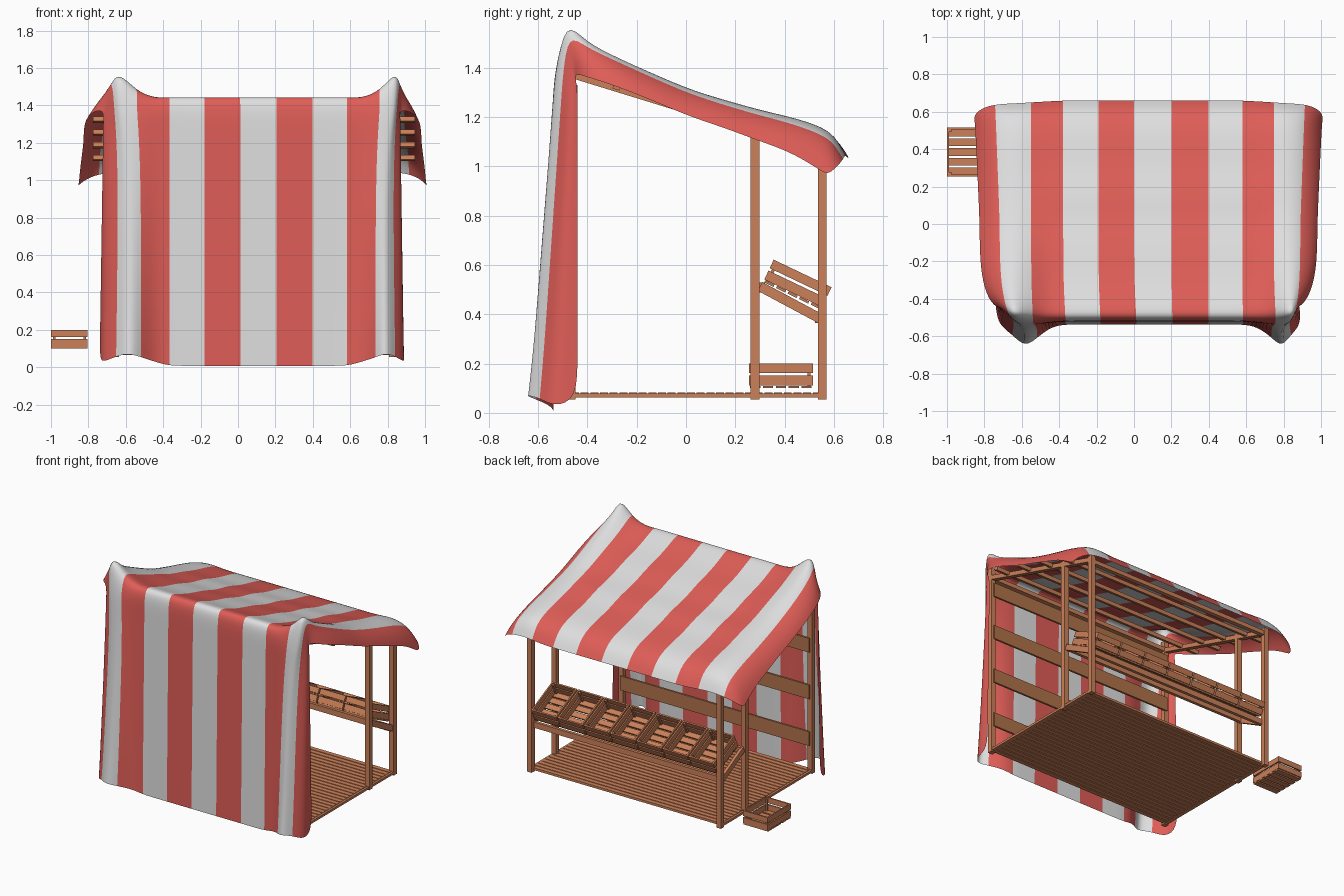
import bpy, bmesh
from math import radians, atan2, hypot
from mathutils import Matrix, Vector

if "Cube" in bpy.data.objects:
    bpy.data.objects.remove(bpy.data.objects["Cube"])


def material(name, rgb):
    m = bpy.data.materials.new(name)
    m.use_nodes = True
    m.diffuse_color = (*rgb, 1)
    m.node_tree.nodes["Principled BSDF"].inputs["Base Color"].default_value = (*rgb, 1)
    return m


RED = material("red cloth", (0.74, 0.11, 0.095))
WHITE = material("white cloth", (0.74, 0.74, 0.74))
WOOD = material("orange wood", (0.60, 0.22, 0.10))
BOARD = material("brown wood", (0.44, 0.17, 0.07))


def box(bm, center, size, tilt=0):
    mat = (Matrix.Translation(center) @ Matrix.Rotation(tilt, 4, 'X')
           @ Matrix.Diagonal((*size, 1)))
    bmesh.ops.create_cube(bm, size=1, matrix=mat)


def finish(bm, name, *mats):
    mesh = bpy.data.meshes.new(name)
    bm.to_mesh(mesh)
    bm.free()
    for m in mats:
        mesh.materials.append(m)
    ob = bpy.data.objects.new(name, mesh)
    bpy.context.collection.objects.link(ob)
    return ob


def boxes(name, items, mat=WOOD):
    bm = bmesh.new()
    for item in items:
        box(bm, *item)
    return finish(bm, name, mat)


def beam(x, a, b, width, height):
    """Box running from a to b, both (y, z), at the given x."""
    dy, dz = b[0] - a[0], b[1] - a[1]
    mid = (x, (a[0] + b[0]) / 2, (a[1] + b[1]) / 2)
    return (mid, (width, hypot(dy, dz), height), atan2(dz, dy))


LEFT, RIGHT = 0.825, -0.655
MID = (LEFT + RIGHT) / 2
SPAN = LEFT - RIGHT
SIDES = (("left", LEFT), ("right", RIGHT))
T = 0.035

# Posts and sloping rafters
for side, x in SIDES:
    for part, y, top in (("front", -0.465, 1.44), ("middle", 0.28, 1.17), ("back", 0.552, 1.09)):
        boxes(f"{part}_post_{side}", [((x, y, (top + 0.055) / 2), (T, T, top - 0.055))])
    boxes(f"rafter_{side}", [beam(x, (-0.47, 1.375), (0.57, 1.055), T, 0.03)])

# Roof battens and top beams
boxes("roof_battens", [((MID, y, 1.255 - 0.31 * (y + 0.06)), (SPAN + 0.24, 0.03, 0.025), -0.3)
                       for y in (-0.28, -0.06, 0.16, 0.38)])
boxes("top_beams", [((MID, -0.465, 1.375), (SPAN, 0.03, 0.03)),
                    ((MID, 0.552, 1.05), (SPAN, 0.03, 0.03))])

# Wall boards behind the hanging cloth
boxes("wall_boards", [((MID, -0.447, z), (SPAN, 0.014, 0.1)) for z in (0.3, 0.63, 0.96, 1.28)], BOARD)

# Floor planks on two side rails
PLANKS = 26
pitch = 1.02 / PLANKS
boxes("floor_planks", [((MID, -0.47 + pitch * (i + 0.5), 0.074), (SPAN, pitch - 0.007, 0.016))
                       for i in range(PLANKS)])
boxes("floor_rails", [((x, 0.045, 0.071), (0.03, 1.0, 0.016)) for _, x in SIDES])

# Tilted shelf frame
boxes("shelf_frame",
      [((MID, y, z), (SPAN, 0.022, 0.04)) for y, z in ((0.31, 0.508), (0.535, 0.385))]
      + [beam(x, (0.30, 0.513), (0.545, 0.382), 0.02, 0.04) for _, x in SIDES])

# Slatted crate, reused along the shelf and once on the ground
CX, CY, CZ, TH = 0.195, 0.26, 0.1, 0.01
parts = []
for i in range(5):
    parts.append(((0, -CY / 2 + CY * (i + 0.5) / 5, TH / 2), (CX, CY / 5 - 0.011, TH)))
for z, h in ((0.031, 0.04), (0.081, 0.038)):
    for s in (-1, 1):
        parts.append(((s * (CX - TH) / 2, 0, z), (TH, CY, h)))
        parts.append(((0, s * (CY - TH) / 2, z), (CX - 2 * TH, TH, h)))
for sx in (-1, 1):
    for sy in (-1, 1):
        parts.append(((sx * (CX / 2 - 0.016), sy * (CY / 2 - 0.016), 0.05), (0.013, 0.013, 0.085)))
ground_crate = boxes("ground_crate", parts)
ground_crate.location = (-0.902, 0.385, 0.1)
for i in range(7):
    crate = bpy.data.objects.new(f"shelf_crate_{i + 1}", ground_crate.data)
    crate.location = (MID + (i - 3) * 0.205, 0.43, 0.475)
    crate.rotation_euler.x = radians(-25.5)
    bpy.context.collection.objects.link(crate)

# Striped cloth: one grid, two columns per stripe, rows up the front and over the roof
HANG_X = (-0.74, -0.65, -0.52, -0.37, -0.18, 0.012, 0.205, 0.4, 0.585, 0.74, 0.84, 0.885)
ROOF_X = (-0.825, -0.72, -0.55, -0.38, -0.19, 0.0, 0.2, 0.4, 0.58, 0.75, 0.89, 0.98)
# Values from the side edge inward, in half stripes
LOW_Y = (-0.44, -0.54, -0.59, -0.66, -0.61, -0.55, -0.537)
TOP_Y = (-0.44, -0.465, -0.50, -0.53, -0.535, -0.525, -0.52)
HEM_Z = (0.05, 0.025, 0.06, 0.075, 0.055, 0.03, 0.008)
RIDGE_Y = (-0.455, -0.46, -0.48, -0.49, -0.50, -0.50, -0.50)
RIDGE_Z = (1.38, 1.44, 1.54, 1.64, 1.49, 1.455, 1.46)
PULL_X = (0, 0, 0.025, 0.055, 0.02, 0, 0)
TUCK_Y = (0.08, 0.045, 0.02, 0.015, 0.01, 0.005, 0)
# Roof rows: y, middle z, edge z, hanging hem z, spread
ROOF = ((-0.41, 1.425, 1.515, 1.365, 0.45), (-0.28, 1.375, 1.45, 1.325, 0.9),
        (-0.12, 1.34, 1.375, 1.26, 1), (0.02, 1.285, 1.315, 1.2, 1),
        (0.16, 1.265, 1.27, 1.155, 1), (0.29, 1.215, 1.235, 1.105, 1),
        (0.42, 1.19, 1.205, 1.06, 1), (0.54, 1.16, 1.17, 1.0, 1),
        (0.615, 1.11, 1.13, 0.975, 1), (0.66, 1.035, 1.045, 0.97, 1))


def knot(table, j):
    return (table[j // 2] + table[(j + 1) // 2]) / 2


def place(j):
    """Half-stripe distance from the nearest edge, and the side sign."""
    e = min(j, 22 - j)
    return min(e, 6), (-1 if j < 11 else 1)


def hang_row(z, hem=False):
    t = z / 1.38
    row = []
    for j in range(23):
        e, s = place(j)
        x = knot(HANG_X, j) + s * ((0.03 if e == 1 else 0) + PULL_X[e] * t ** 6 - (0.02 * t if e < 3 else 0))
        y = LOW_Y[e] + (TOP_Y[e] - LOW_Y[e]) * t
        row.append((x, y, HEM_Z[e] if hem else z * (0.96 if e < 2 else 1)))
    return row


def ridge_row():
    row = []
    for j in range(23):
        e, s = place(j)
        x = knot(HANG_X, j) + s * (PULL_X[e] - (0.02 if e == 0 else 0))
        row.append((x, RIDGE_Y[e], RIDGE_Z[e]))
    return row


def roof_row(y, z_mid, z_edge, z_low, spread):
    row = []
    for j in range(23):
        e, s = place(j)
        x = knot(HANG_X, j) * (1 - spread) + knot(ROOF_X, j) * spread
        x += s * (PULL_X[e] * (1 - spread) + (0.02 if e == 1 else 0))
        if e < 3:
            x += s * 0.045 * max(y, 0)
        drop = z_edge - z_low
        z = (z_low, z_low + 0.4 * drop, z_low + 0.85 * drop, z_edge, (z_mid + z_edge) / 2, z_mid, z_mid)[e]
        row.append((x, y - TUCK_Y[e] * max(0, (y - 0.5) / 0.16), z))
    return row


rows = [hang_row(0, True)] + [hang_row(z) for z in (0.25, 0.55, 0.85, 1.1, 1.28, 1.38)]
rows += [ridge_row()] + [roof_row(*r) for r in ROOF]

bm = bmesh.new()
grid = [[bm.verts.new(Vector(p)) for p in row] for row in rows]
for a, b in zip(grid, grid[1:]):
    for j in range(22):
        face = bm.faces.new((a[j], a[j + 1], b[j + 1], b[j]))
        face.material_index = (j // 2) % 2
        face.smooth = True
cloth = finish(bm, "striped_cloth", RED, WHITE)
smooth = cloth.modifiers.new("smooth folds", 'SUBSURF')
smooth.levels = smooth.render_levels = 2
